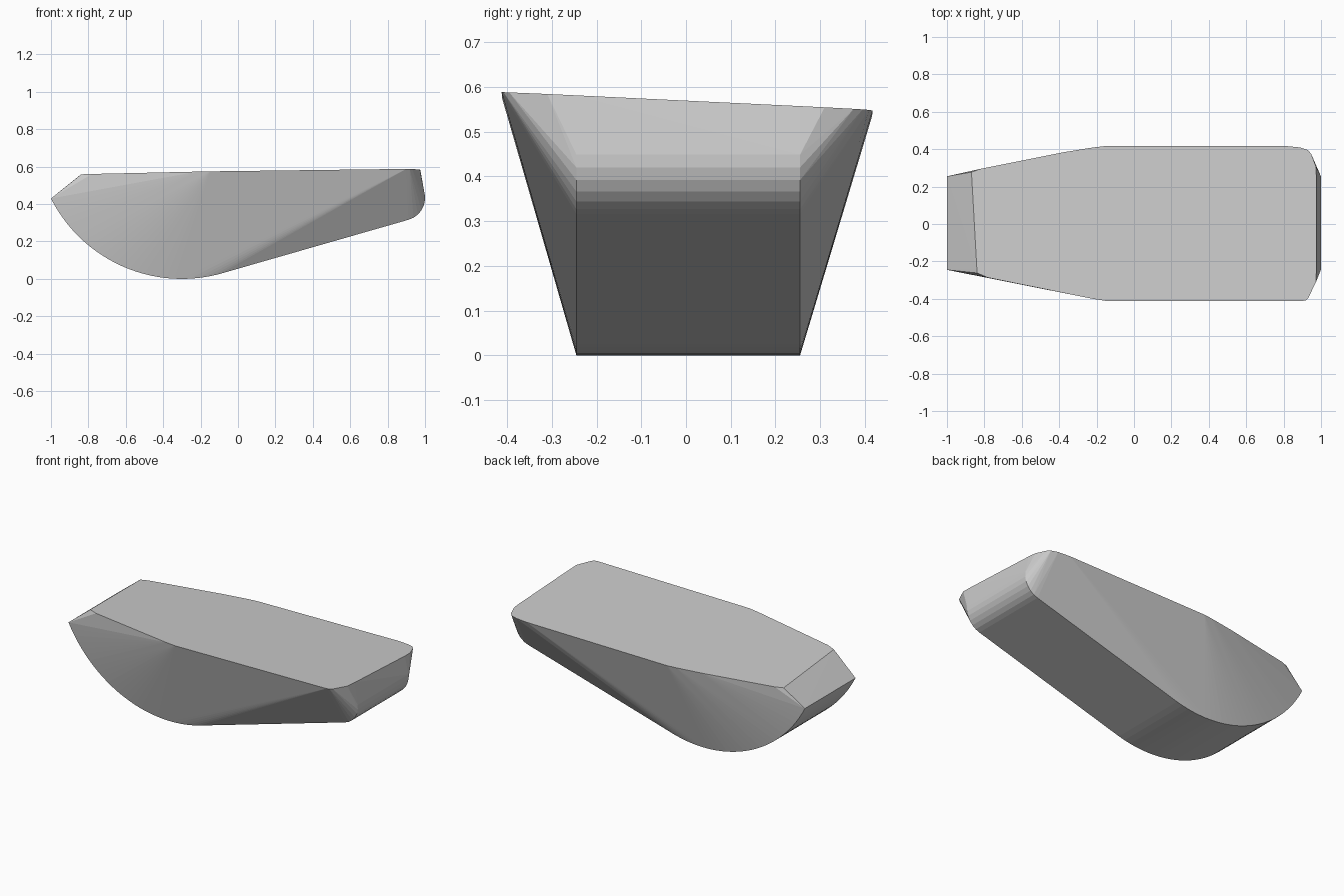
import bpy, bmesh
from math import sin, cos, radians

if "Cube" in bpy.data.objects:
    bpy.data.objects.remove(bpy.data.objects["Cube"])


def arc(cx, cz, r, a0, a1, n):
    """Points on an arc, angles in degrees measured from straight down."""
    angles = [radians(a0 + (a1 - a0) * i / n) for i in range(n + 1)]
    return [(cx + r * sin(a), cz - r * cos(a)) for a in angles]


def deck_z(x, y):
    """Height of the slightly tilted top plane."""
    return 0.557 + 0.0125 * x - 0.048 * y


# Underside profile: big belly arc, straight run, small rounded nose
profile = arc(-0.3, 0.785, 0.785, -63.1, 15, 26) + arc(0.88, 0.432, 0.12, 15, 98, 6)

# Top outline, front edge then back edge
deck = [(-0.84, -0.243), (-0.838, -0.262), (-0.78, -0.287), (-0.5, -0.343), (-0.22, -0.4),
        (-0.15, -0.411), (0.9, -0.412), (0.918, -0.408), (0.932, -0.395), (0.973, -0.31),
        (0.975, -0.245), (0.975, 0.255), (0.972, 0.31), (0.947, 0.375), (0.93, 0.395),
        (0.89, 0.409), (0.81, 0.417), (-0.16, 0.416), (-0.22, 0.409), (-0.38, 0.383),
        (-0.82, 0.295), (-0.869, 0.277), (-0.868, 0.255)]

bm = bmesh.new()
for y in (-0.245, 0.255):
    for x, z in profile:
        bm.verts.new((x, y, z))
for x, y in deck:
    bm.verts.new((x, y, deck_z(x, y)))

# Skin between the underside and the wider top
hull = bmesh.ops.convex_hull(bm, input=bm.verts[:])
loose = [v for v in bm.verts if not v.link_faces]
bmesh.ops.delete(bm, geom=loose, context='VERTS')
bmesh.ops.dissolve_limit(bm, angle_limit=radians(0.5), verts=bm.verts[:], edges=bm.edges[:])
bmesh.ops.recalc_face_normals(bm, faces=bm.faces[:])

mesh = bpy.data.meshes.new("rounded_block")
bm.to_mesh(mesh)
bm.free()
block = bpy.data.objects.new("rounded_block", mesh)
bpy.context.collection.objects.link(block)
